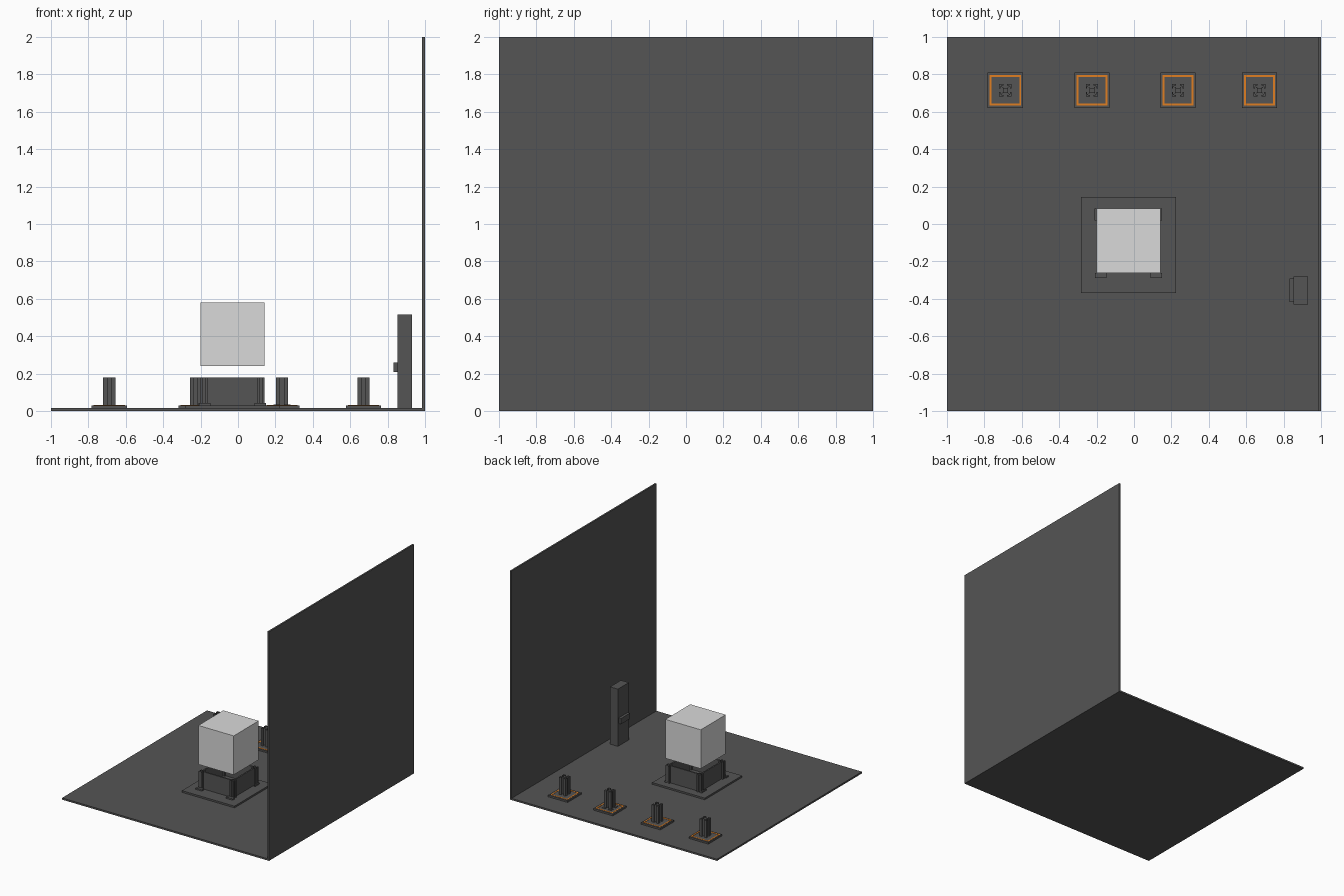
import bpy, bmesh

if "Cube" in bpy.data.objects:
    bpy.data.objects.remove(bpy.data.objects["Cube"])


def material(name, rgb):
    m = bpy.data.materials.new(name)
    m.diffuse_color = (*rgb, 1)
    m.use_nodes = True
    m.node_tree.nodes["Principled BSDF"].inputs["Base Color"].default_value = m.diffuse_color
    return m


DARK = material("dark_grey", (0.09, 0.09, 0.09))
LIGHT = material("light_grey", (0.7, 0.7, 0.7))
ORANGE = material("orange", (0.75, 0.21, 0.015))


def finish(name, bm, mat):
    bmesh.ops.recalc_face_normals(bm, faces=bm.faces)
    me = bpy.data.meshes.new(name)
    bm.to_mesh(me)
    bm.free()
    me.materials.append(mat)
    ob = bpy.data.objects.new(name, me)
    bpy.context.collection.objects.link(ob)
    return ob


def add_box(bm, x0, x1, y0, y1, z0, z1):
    r = bmesh.ops.create_cube(bm, size=1)
    for v in r["verts"]:
        v.co = ((x0 + x1) / 2 + v.co.x * (x1 - x0),
                (y0 + y1) / 2 + v.co.y * (y1 - y0),
                (z0 + z1) / 2 + v.co.z * (z1 - z0))


def boxes(name, mat, *specs):
    bm = bmesh.new()
    for s in specs:
        add_box(bm, *s)
    return finish(name, bm, mat)


def slotted_post(name, cx, cy, w, z0, z1):
    """Square post with a T-shaped slot along each side."""
    h = w / 2
    side = [(-1, -1), (-.3, -1), (-.3, -.78), (-.62, -.78),
            (-.62, -.62), (-.3, -.4), (.3, -.4), (.62, -.62),
            (.62, -.78), (.3, -.78), (.3, -1)]
    pts = []
    for _ in range(4):
        pts += side
        side = [(-y, x) for x, y in side]
    bm = bmesh.new()
    f = bm.faces.new([bm.verts.new((cx + x * h, cy + y * h, z0)) for x, y in pts])
    r = bmesh.ops.extrude_face_region(bm, geom=[f], use_keep_orig=True)
    for g in r["geom"]:
        if isinstance(g, bmesh.types.BMVert):
            g.co.z = z1
    return finish(name, bm, DARK)


# Room
boxes("floor", DARK, (-1, 1, -1, 1, 0, 0.015))
boxes("side_wall", DARK, (0.985, 1, -1, 1, 0.015, 2))

# Row of posts on plates with orange border tape
T = 0.03
CY = 0.715
for i, (cx, half) in enumerate([(-0.688, 0.085), (-0.225, 0.082),
                                (0.235, 0.082), (0.671, 0.082)]):
    p = 0.094
    boxes(f"post_plate_{i}", DARK, (cx - p, cx + p, CY - p, CY + p, 0.015, T))
    a, b, t = half, 0.081, 0.01
    boxes(f"border_tape_{i}", ORANGE,
          (cx - a, cx + a, CY - b, CY - b + t, T, T + 0.002),
          (cx - a, cx + a, CY + b - t, CY + b, T, T + 0.002),
          (cx - a, cx - a + t, CY - b + t, CY + b - t, T, T + 0.002),
          (cx + a - t, cx + a, CY - b + t, CY + b - t, T, T + 0.002))
    slotted_post(f"slotted_post_{i}", cx, CY, 0.065, T, 0.18)
slotted_post("post_collar", 0.235, CY, 0.092, T, 0.035)

# Pedestal: plate, corner legs, feet, inset panels
boxes("pedestal_plate", DARK, (-0.283, 0.225, -0.37, 0.145, 0.015, T))
X0, X1, Y0, Y1, L = -0.2, 0.142, -0.262, 0.082, 0.04
for n, (cx, cy) in enumerate([(x, y) for x in (X0 + L / 2, X1 - L / 2)
                              for y in (Y0 + L / 2, Y1 - L / 2)]):
    slotted_post(f"pedestal_leg_{n}", cx, cy, L, T, 0.18)
i, t = 0.014, 0.012
boxes("pedestal_panels", DARK,
      (X0 + L, X1 - L, Y0 + i, Y0 + i + t, T, 0.18),
      (X0 + L, X1 - L, Y1 - i - t, Y1 - i, T, 0.18),
      (X0 + i, X0 + i + t, Y0 + L, Y1 - L, T, 0.18),
      (X1 - i - t, X1 - i, Y0 + L, Y1 - L, T, 0.18))
boxes("pedestal_feet", DARK,
      (-0.208, -0.147, -0.288, Y0, T, 0.042),
      (0.088, 0.15, -0.288, Y0, T, 0.042),
      (-0.21, X0, 0.02, Y1, T, 0.042),
      (X1, 0.15, 0.02, Y1, T, 0.042))

# Floating cube
boxes("floating_cube", LIGHT, (X0, X1, Y0, Y1, 0.24, 0.58))

# Control pillar with handle
boxes("pillar", DARK, (0.854, 0.93, -0.43, -0.28, 0.015, 0.515))
boxes("pillar_handle", DARK, (0.832, 0.854, -0.417, -0.292, 0.21, 0.26))
